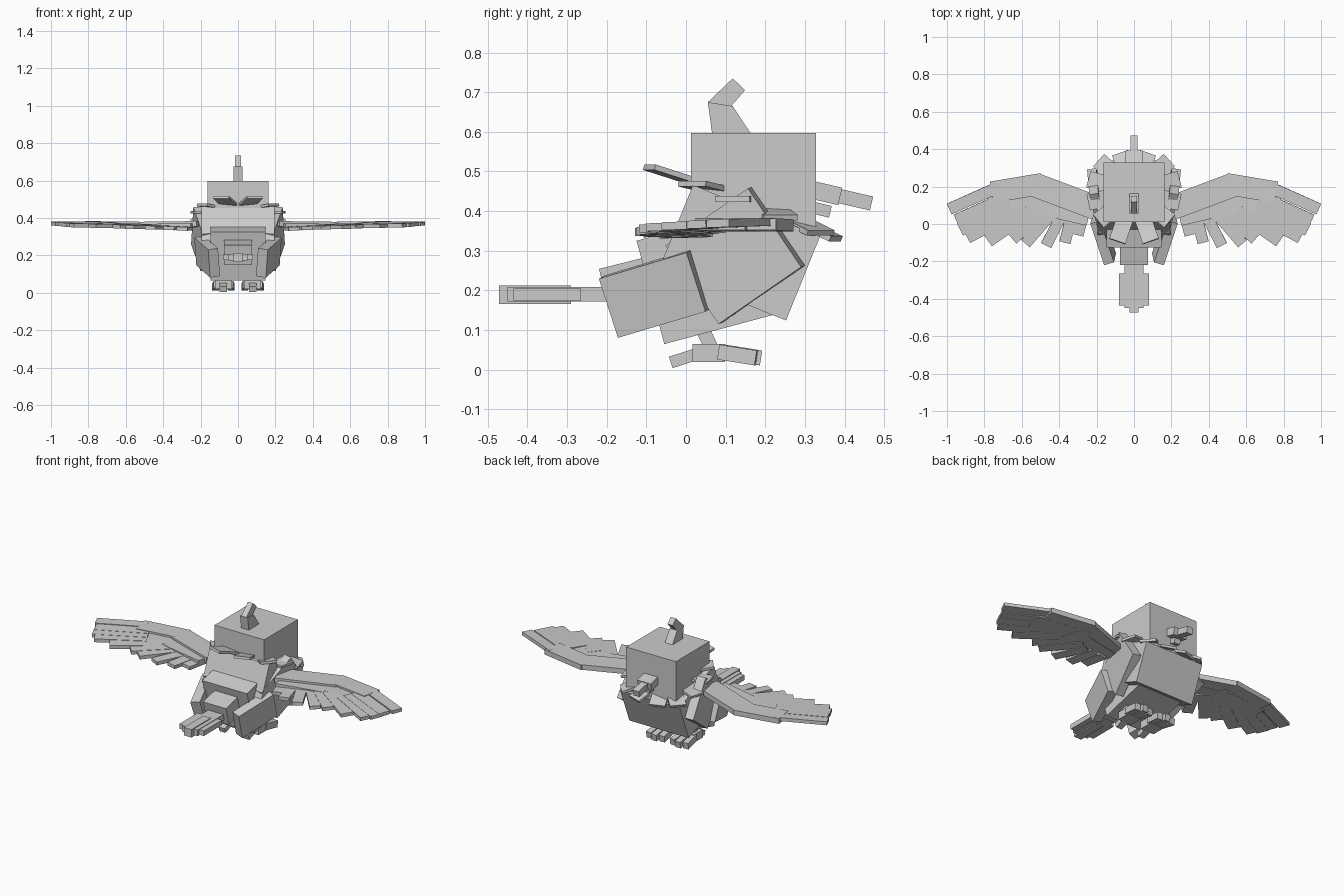
import bpy, bmesh, math
from mathutils import Matrix, Vector, Euler

default = bpy.data.objects.get("Cube")
if default:
    bpy.data.objects.remove(default)

grey = bpy.data.materials.new("plain grey")
grey.use_nodes = True
grey.diffuse_color = (0.6, 0.6, 0.6, 1)
grey.node_tree.nodes["Principled BSDF"].inputs["Base Color"].default_value = (0.6, 0.6, 0.6, 1)


def finish(name, bm):
    bmesh.ops.recalc_face_normals(bm, faces=bm.faces)
    mesh = bpy.data.meshes.new(name)
    bm.to_mesh(mesh)
    bm.free()
    mesh.materials.append(grey)
    obj = bpy.data.objects.new(name, mesh)
    bpy.context.collection.objects.link(obj)
    return obj


def box(name, center, size, rot=(0, 0, 0), side=1):
    """Box with rotation in degrees; side -1 mirrors it across x."""
    bm = bmesh.new()
    bmesh.ops.create_cube(bm, size=1)
    turn = Euler([math.radians(a) for a in rot]).to_matrix().to_4x4()
    m = Matrix.Translation(center) @ turn @ Matrix.Diagonal((*size, 1))
    bm.transform(Matrix.Scale(side, 4, (1, 0, 0)) @ m)
    return finish(name, bm)


def prism(name, outline, half):
    """Side outline (y, z) extruded across x."""
    bm = bmesh.new()
    face = bm.faces.new([bm.verts.new((-half, y, z)) for y, z in outline])
    new = bmesh.ops.extrude_face_region(bm, geom=[face])["geom"]
    bmesh.ops.translate(bm, vec=(2 * half, 0, 0), verts=[v for v in new if isinstance(v, bmesh.types.BMVert)])
    return finish(name, bm)


def plank(name, start, end, width, thick, side=1, pitch=0):
    """Flat feather running between two points."""
    a, b = Vector(start), Vector(end)
    d = b - a
    yaw = math.degrees(math.atan2(d.y, d.x))
    drop = -math.degrees(math.atan2(d.z, d.xy.length))
    return box(name, (a + b) / 2, (d.length, width, thick), (pitch, drop, yaw), side)


# Head, chest and belly
box("head", (0, 0.17, 0.465), (0.326, 0.316, 0.265))
box("chest", (0, 0.135, 0.295), (0.39, 0.346, 0.229), (-22, 0, 0))
box("belly", (0, 0.06, 0.235), (0.294, 0.31, 0.27), (15, 0, 0))
box("rump", (0, -0.09, 0.23), (0.15, 0.24, 0.11), (14, 0, 0))

# Crest
prism("crest_base", [(0.066, 0.595), (0.164, 0.595), (0.118, 0.665), (0.055, 0.675)], 0.025)
prism("crest_tip", [(0.055, 0.675), (0.118, 0.735), (0.149, 0.705), (0.105, 0.655)], 0.017)

# Beak
box("beak_base", (0, 0.355, 0.445), (0.09, 0.07, 0.045), (-13, 0, 0))
box("beak_upper", (0, 0.40, 0.435), (0.04, 0.14, 0.036), (-13, 0, 0))
box("beak_lower", (0, 0.34, 0.404), (0.04, 0.05, 0.03), (-13, 0, 0))

# Ruff of feathers lying on the sloping top of the chest
slope = Matrix.Translation((0, 0.165, 0.412)) @ Matrix.Rotation(math.radians(-21), 4, "X")
for angle, inner, outer in [(72, 0.08, 0.24), (45, 0.12, 0.265), (18, 0.12, 0.255),
                            (-12, 0.12, 0.25), (-40, 0.12, 0.25), (-72, 0.1, 0.29)]:
    for side in (1, -1):
        c, s = math.cos(math.radians(angle)), math.sin(math.radians(angle))
        plank("ruff_feather", slope @ Vector((c * inner, s * inner, 0.01)),
              slope @ Vector((c * outer, s * outer, 0)), 0.09, 0.014, side)

# Tail
box("tail_middle", (0, -0.305, 0.19), (0.10, 0.29, 0.036))
box("tail_center", (0, -0.381, 0.189), (0.05, 0.182, 0.047))
box("tail_outer", (0, -0.35, 0.19), (0.16, 0.17, 0.03))

for side in (1, -1):
    # Shoulder and thigh panels, flared at the front
    box("shoulder_panel", (0.195, 0.124, 0.288), (0.05, 0.258, 0.24), (34, 4, -11), side)
    box("thigh_panel", (0.165, -0.078, 0.192), (0.055, 0.242, 0.157), (16, 9, -16), side)

    # Leg and foot
    box("leg", (0.08, 0.05, 0.085), (0.05, 0.035, 0.09), (25, 0, 0), side)
    box("foot", (0.078, 0.058, 0.042), (0.09, 0.082, 0.046), (0, 0, 0), side)
    for shift in (-1, 0, 1):
        box("front_toe", (0.078 + shift * 0.039, 0.142 - abs(shift) * 0.012, 0.037),
            (0.034, 0.096, 0.038), (-9, 0, -shift * 5), side)
    box("back_toe", (0.078, -0.008, 0.028), (0.04, 0.064, 0.03), (18, 0, 0), side)

    # Wing bones along the leading edge
    plank("inner_arm", (0.2, 0.085, 0.368), (0.52, 0.205, 0.364), 0.13, 0.03, side)
    plank("middle_arm", (0.49, 0.215, 0.364), (0.76, 0.17, 0.367), 0.115, 0.03, side)
    plank("covert_inner", (0.24, 0.05, 0.36), (0.55, 0.12, 0.358), 0.12, 0.02, side)
    plank("covert_outer", (0.46, 0.14, 0.358), (0.78, 0.09, 0.362), 0.12, 0.02, side)

    # Flight feathers, from tip to root
    flight = [((0.73, 0.195), (0.988, 0.08), 0.062), ((0.68, 0.14), (0.95, 0.018), 0.07),
              ((0.66, 0.10), (0.93, -0.03), 0.07), ((0.64, 0.06), (0.89, -0.075), 0.06),
              ((0.55, 0.07), (0.78, -0.09), 0.07), ((0.48, 0.07), (0.65, -0.08), 0.065),
              ((0.42, 0.08), (0.58, -0.105), 0.06), ((0.38, 0.06), (0.47, -0.115), 0.06),
              ((0.33, 0.06), (0.37, -0.10), 0.06), ((0.27, 0.06), (0.30, -0.06), 0.06)]
    for i, (root, tip, width) in enumerate(flight):
        z = 0.372 - 0.003 * i
        plank("flight_feather", (*root, z), (*tip, z - 0.003), width, 0.02, side, pitch=2)
